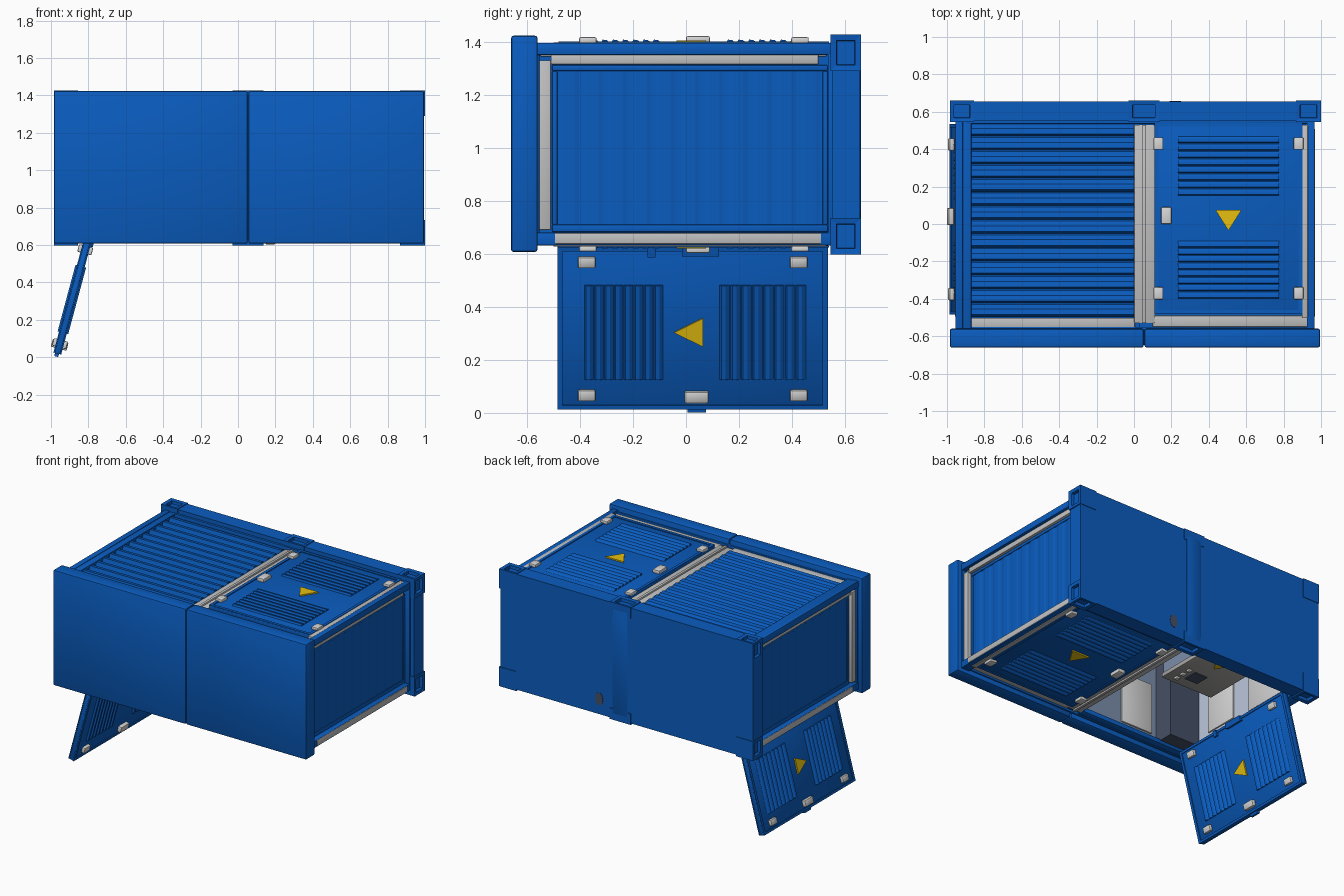
import bpy, bmesh, math
from mathutils import Matrix, Vector

if "Cube" in bpy.data.objects:
    bpy.data.objects.remove(bpy.data.objects["Cube"])

def mat(name, c):
    m = bpy.data.materials.new(name)
    m.diffuse_color = (*c, 1)
    m.use_nodes = True
    m.node_tree.nodes["Principled BSDF"].inputs["Base Color"].default_value = m.diffuse_color
    return m

BLUE = mat("container_blue", (0.003, 0.107, 0.52))
GREY = mat("trim_grey", (0.53, 0.53, 0.53))
WHITE = mat("hinge_white", (0.68, 0.68, 0.68))
YELLOW = mat("warning_yellow", (0.82, 0.54, 0.005))
SLATE = mat("dark_slate", (0.06, 0.08, 0.13))
LINING = mat("interior_blue_grey", (0.2, 0.27, 0.4))
PALE = mat("interior_pale_blue", (0.5, 0.58, 0.72))
MACHINE = mat("machine_grey", (0.42, 0.41, 0.4))
I = Matrix.Identity(4)
CX, CZ = 0.005, 1.0125                      # centre of the container body
FLIP_Z = Matrix.Translation((0, 0, 2 * CZ)) @ Matrix.Diagonal((1, 1, -1, 1))
FLIP_X = Matrix.Translation((2 * CX, 0, 0)) @ Matrix.Diagonal((-1, 1, 1, 1))

def finish(name, bm, mats, M=I, smooth=False):
    bm.transform(M)
    if M.determinant() < 0:
        bmesh.ops.reverse_faces(bm, faces=bm.faces)
    me = bpy.data.meshes.new(name)
    bm.to_mesh(me)
    bm.free()
    for m in mats:
        me.materials.append(m)
    ob = bpy.data.objects.new(name, me)
    bpy.context.collection.objects.link(ob)
    if smooth:
        bpy.context.view_layer.objects.active = ob
        ob.select_set(True)
        bpy.ops.object.shade_smooth_by_angle(angle=math.radians(35))
        ob.select_set(False)
    return ob

def cube(bm, x0, x1, y0, y1, z0, z1):
    m = Matrix.Translation(((x0 + x1) / 2, (y0 + y1) / 2, (z0 + z1) / 2)) @ \
        Matrix.Diagonal((x1 - x0, y1 - y0, z1 - z0, 1))
    bmesh.ops.create_cube(bm, size=1, matrix=m)

def boxes(name, spans, m, M=I, bevel=0.0, seg=2):
    bm = bmesh.new()
    for s in spans:
        cube(bm, *s)
    if bevel:
        bmesh.ops.bevel(bm, geom=bm.edges[:], offset=bevel, segments=seg,
                        profile=0.5, affect='EDGES')
    return finish(name, bm, [m], M, bevel > 0)

def ribbed(name, half, v0, v1, n, depth, shape, M=I):
    """Sheet of ribs running along local u, raised along local w."""
    bm = bmesh.new()
    pitch = (v1 - v0) / n
    prof = [(v0, 0)] + [(v0 + (i + a) * pitch, b * depth)
                        for i in range(n) for a, b in shape] + [(v1, 0)]
    rows = [[bm.verts.new((u, v, w)) for u in (-half, half)] for v, w in prof]
    for (a, b), (c, d) in zip(rows, rows[1:]):
        bm.faces.new((a, b, d, c))
    for side in (0, 1):                      # rib end caps
        for i in range(n):
            k = 1 + i * len(shape)
            f = [rows[j][side] for j in range(k, k + len(shape))]
            bm.faces.new(f if side == 0 else f[::-1])
    return finish(name, bm, [BLUE], M)

RIB = [(0.1, 0), (0.3, 1), (0.7, 1), (0.9, 0)]
LOUVRE = [(0.05, 0), (0.2, 1), (0.6, 0.85), (0.95, 0)]

def triangle(name, M):
    bm = bmesh.new()
    pts = [(-0.07, 0.045), (0, -0.065), (0.07, 0.045)]
    f = bm.faces.new([bm.verts.new((x, y, 0)) for x, y in pts])
    r = bmesh.ops.extrude_face_region(bm, geom=[f])
    bmesh.ops.translate(bm, vec=(0, 0, 0.009),
                        verts=[e for e in r['geom'] if isinstance(e, bmesh.types.BMVert)])
    bmesh.ops.recalc_face_normals(bm, faces=bm.faces)
    finish(name, bm, [YELLOW], M)

def door(name, M, sides=(1,)):
    boxes(name + "_panel", [(-0.395, 0.395, -0.51, 0.51, -0.017, 0.01)], BLUE, M, 0.004)
    for s in sides:
        S = M @ Matrix.Translation((0, 0, -0.0035)) @ Matrix.Diagonal((1, 1, s, 1)) @ \
            Matrix.Translation((0, 0, 0.0135))
        tag = name + ("_outer" if s > 0 else "_inner")
        boxes(tag + "_rim", [(-0.395, -0.375, -0.51, 0.51, 0, 0.006), (0.375, 0.395, -0.51, 0.51, 0, 0.006),
                             (-0.375, 0.375, -0.51, -0.49, 0, 0.006), (-0.375, 0.375, 0.49, 0.51, 0, 0.006)], BLUE, S)
        du = -0.02 if len(sides) > 1 else 0
        for k, (a, b) in enumerate(((-0.41, -0.11), (0.1, 0.43)) if du else ((-0.43, -0.12), (0.12, 0.44))):
            ribbed(f"{tag}_louvres_{k}", 0.23 if du else 0.27, a, b, 8, 0.012, LOUVRE,
                   S @ Matrix.Translation((du, 0, 0.001)))
        triangle(tag + "_warning_sign", S @ Matrix.Translation((du, -0.005 if du else 0, 0)))
        boxes(tag + "_hinges", [(u - 0.026, u + 0.026, v - 0.033, v + 0.033, 0, 0.022)
                                for u in ((-0.325, 0.325) if du else (-0.375, 0.375))
                                for v in (-0.4, 0.4)], WHITE, S, 0.006)
        boxes(tag + "_latch", [(-0.36, -0.305, -0.03, 0.06, 0, 0.026)], WHITE, S, 0.006)

# front slab split by a seam; back slab pieces leave room for the castings
boxes("front_slab", [(-0.985, 0.052, -0.66, -0.56, 0.607, 1.423), (0.056, 0.995, -0.66, -0.56, 0.607, 1.423)],
      BLUE, bevel=0.01)
boxes("front_slab_core", [(-0.9, 0.9, -0.648, -0.57, 0.63, 1.4)], BLUE)
boxes("back_slab", [(-0.855, -0.03, 0.55, 0.656, 0.607, 1.422), (0.135, 0.865, 0.55, 0.656, 0.607, 1.422),
                    (-0.03, 0.135, 0.55, 0.656, 0.676, 1.35), (-0.982, -0.855, 0.55, 0.656, 0.735, 1.29),
                    (0.865, 0.993, 0.55, 0.656, 0.735, 1.29)], BLUE)

# back ridge, its drain opening and corner castings with square holes
boxes("back_ridge", [(-0.005, 0.115, 0.56, 0.661, 0.64, 1.385)], BLUE, bevel=0.008)
bm = bmesh.new()
bmesh.ops.create_cone(bm, cap_ends=True, segments=20, radius1=0.03, radius2=0.03, depth=0.008)
finish("back_opening", bm, [SLATE], Matrix.Translation((0.22, 0.654, 0.715)) @
       Matrix.Rotation(math.pi / 2, 4, 'X') @ Matrix.Diagonal((1, 1.5, 1, 1)))

def casting(name, x0, x1, z0, z1, M=I, end_hole=True):
    bm = bmesh.new()
    cube(bm, x0, x1, 0.545, 0.66, z0, z1)
    bm.normal_update()
    for f in [f for f in bm.faces if f.normal.z > 0.9 or (end_hole and f.normal.x > 0.9)]:
        n = f.normal.copy()
        for thick, sink in ((0.032, 0.004), (0.002, 0.022)):
            bmesh.ops.inset_individual(bm, faces=[f], thickness=thick)
            bmesh.ops.translate(bm, verts=f.verts[:], vec=n * -sink)
    finish(name, bm, [BLUE], M)

for a, FX in (("right", I), ("left", FLIP_X)):
    for b, FZ in (("top", I), ("bottom", FLIP_Z)):
        casting(f"casting_{a}_{b}", 0.865, 1.0 if FX is I else 0.995, 1.29, 1.427, FX @ FZ)
for b, FZ in (("top", I), ("bottom", FLIP_Z)):
    casting(f"casting_middle_{b}", -0.03, 0.135, 1.35, 1.427, FZ, False)

# closed right half and hollow left half
boxes("right_body", [(0.03, 0.92, -0.57, 0.56, 0.655, 1.37)], BLUE)
boxes("left_roof", [(-0.92, 0.04, -0.57, 0.56, 1.31, 1.355)], BLUE)
boxes("left_end_wall", [(-0.91, -0.885, -0.57, 0.56, 0.64, 1.355)], BLUE)
boxes("interior_lining", [(-0.885, 0.03, -0.56, -0.545, 0.66, 1.31), (-0.885, 0.03, 0.535, 0.55, 0.66, 1.31),
                          (0.015, 0.03, -0.55, 0.54, 0.66, 1.31), (-0.885, 0.03, -0.55, 0.54, 1.3, 1.31)], LINING)
boxes("interior_end_lining", [(-0.885, -0.875, -0.55, 0.54, 0.66, 1.31)], PALE)

# frame, grey seals and shallow ribs on both ends
M_END = Matrix(((0, 0, 1, 0.925), (0, 1, 0, 0.02), (-1, 0, 0, 1.0), (0, 0, 0, 1)))
for a, FX in (("right", I), ("left", FLIP_X)):
    boxes(a + "_end_frame", [(0.925, 0.965, -0.57, 0.56, 1.35, 1.396), (0.9, 0.965, -0.57, 0.56, 0.632, 0.68),
                             (0.91, 0.965, 0.535, 0.56, 0.64, 1.39), (0.91, 0.962, -0.57, -0.553, 0.64, 1.39)],
          BLUE, FX, 0.004)
    boxes(a + "_end_seal", [(0.915, 0.945, -0.51, 0.5, 1.315, 1.352), (0.92, 0.968, -0.495, 0.51, 0.637, 0.678),
                            (0.915, 0.95, -0.555, -0.51, 0.69, 1.33)], GREY, FX, 0.004)
    boxes(a + "_end_panel_rim", [(0.915, 0.932, -0.505, 0.535, 1.29, 1.312), (0.915, 0.932, -0.505, 0.535, 0.682, 0.71),
                                 (0.915, 0.932, -0.505, -0.485, 0.71, 1.29), (0.915, 0.932, 0.515, 0.535, 0.71, 1.29)],
          BLUE, FX, 0.005)
    ribbed(a + "_end_ribs", 0.29, -0.505, 0.495, 11, 0.004, RIB, FX @ M_END)

# top and bottom: frame, seals, centre strip and right-hand door
for b, FZ in (("top", I), ("bottom", FLIP_Z)):
    boxes(b + "_frame", [(-0.955, -0.87, -0.57, 0.56, 1.35, 1.392), (-0.9, 0.93, 0.535, 0.56, 1.345, 1.393),
                         (-0.9, 0.93, -0.57, -0.55, 1.345, 1.385)], BLUE, FZ, 0.004)
    boxes(b + "_left_edge", [(-0.88, 0.005, -0.555, -0.502, 1.345, 1.378)], GREY if FZ is I else BLUE, FZ, 0.004)
    boxes(b + "_seal", [(0.1, 0.93, -0.55, -0.49, 1.345, 1.375),
                        (0.897, 0.93, -0.5, 0.53, 1.345, 1.398)], GREY, FZ, 0.004)
    boxes(b + "_centre_strip", [(0.0, 0.11, -0.53, 0.53, 1.345, 1.38), (0.045, 0.065, -0.53, 0.53, 1.37, 1.392)],
          GREY, FZ, 0.005)
    door(b + "_door", FZ @ Matrix.Translation((0.505, 0.03, 1.385)))
ribbed("top_left_louvres", 0.435, -0.5, 0.54, 14, 0.03, LOUVRE, Matrix.Translation((-0.435, 0, 1.358)))

# open door hanging below the left half, detailed on both faces
u = Vector((0.26, 0, 0.966)).normalized()
v = Vector((0, 1, 0))
w = u.cross(v)
R = Matrix((u, v, w)).transposed().to_4x4()
M_OPEN = Matrix.Translation((-0.888, 0.025, 0.325)) @ R @ Matrix.Diagonal((0.8, 1, 1.1, 1))
door("open_door", M_OPEN, (1, -1))
boxes("open_door_latch_tip", [(-0.415, -0.39, -0.02, 0.05, -0.012, 0.008)], BLUE, M_OPEN)
boxes("open_door_hinge_arm", [(0.355, 0.4, -0.04, 0.1, -0.035, -0.01), (0.35, 0.4, -0.17, -0.14, -0.03, -0.01)],
      BLUE, M_OPEN)

# machinery seen through the opening
boxes("machine_body", [(-0.62, -0.23, 0.02, 0.5, 0.78, 1.3)], LINING)
boxes("machine_panel", [(-0.63, -0.22, 0.01, 0.5, 0.75, 0.782)], MACHINE, bevel=0.006)
boxes("machine_screen", [(-0.44, -0.34, 0.1, 0.2, 0.743, 0.752)], SLATE)
boxes("machine_buttons", [(x, x + 0.03, y, y + 0.03, 0.735, 0.752) for x in (-0.31,)
                          for y in (0.06, 0.12, 0.18)], WHITE, bevel=0.006)
triangle("machine_sign", Matrix.Translation((-0.4, 0.36, 0.75)) @ Matrix.Diagonal((0.7, 0.7, -1, 1)))
boxes("inner_wall_cabinet", [(-0.6, -0.35, -0.55, -0.535, 0.72, 1.08)], WHITE, bevel=0.004)
boxes("inner_corner_column", [(-0.875, -0.64, -0.55, -0.4, 0.67, 1.3)], SLATE)
boxes("inner_end_plates", [(-0.877, -0.865, -0.3, -0.05, 0.72, 1.05), (-0.877, -0.865, 0.1, 0.45, 0.7, 1.05)],
      WHITE, bevel=0.004)
